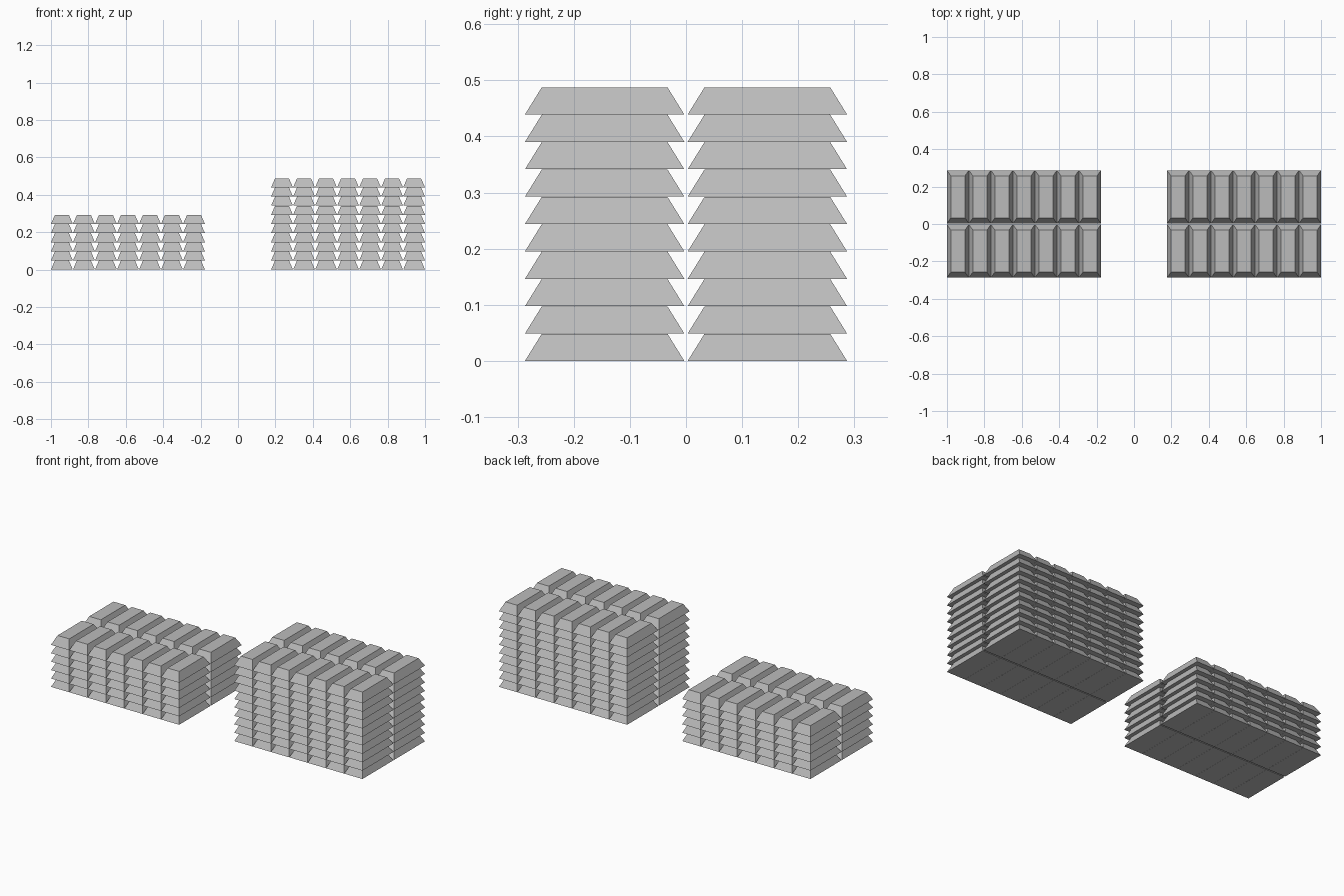
import bpy, bmesh

if "Cube" in bpy.data.objects:
    bpy.data.objects.remove(bpy.data.objects["Cube"], do_unlink=True)

# Plain grey metal
metal = bpy.data.materials.new("grey_metal")
metal.use_nodes = True
GREY = (0.5, 0.5, 0.5, 1)
metal.diffuse_color = GREY
metal.node_tree.nodes["Principled BSDF"].inputs["Base Color"].default_value = GREY

WIDTH, DEPTH, HEIGHT = 0.117, 0.284, 0.0484
INSET_X, INSET_Y = 0.021, 0.03
PITCH = (0.1177, 0.29, 0.0488)


def ingot_mesh():
    """A bar with a flat base and four sides sloping in to a smaller top."""
    bm = bmesh.new()
    bmesh.ops.create_cube(bm, size=1)
    for v in bm.verts:
        top = v.co.z > 0
        v.co.x *= WIDTH - (2 * INSET_X if top else 0)
        v.co.y *= DEPTH - (2 * INSET_Y if top else 0)
        v.co.z = HEIGHT if top else 0
    mesh = bpy.data.meshes.new("ingot")
    bm.to_mesh(mesh)
    bm.free()
    mesh.materials.append(metal)
    return mesh


def stack(name, first_x, layers):
    """Repeat one bar along x, y and z to fill a stack."""
    ob = bpy.data.objects.new(name, ingot_mesh())
    bpy.context.collection.objects.link(ob)
    ob.location = (first_x, -PITCH[1] / 2, 0)
    for axis, count in enumerate((7, 2, layers)):
        arr = ob.modifiers.new("repeat_" + "xyz"[axis], 'ARRAY')
        arr.count = count
        arr.use_relative_offset = False
        arr.use_constant_offset = True
        offset = [0, 0, 0]
        offset[axis] = PITCH[axis]
        arr.constant_offset_displace = offset


row = 6 * PITCH[0]
stack("short_ingot_stack", -1 + WIDTH / 2, 6)
stack("tall_ingot_stack", 1 - WIDTH / 2 - row, 10)
